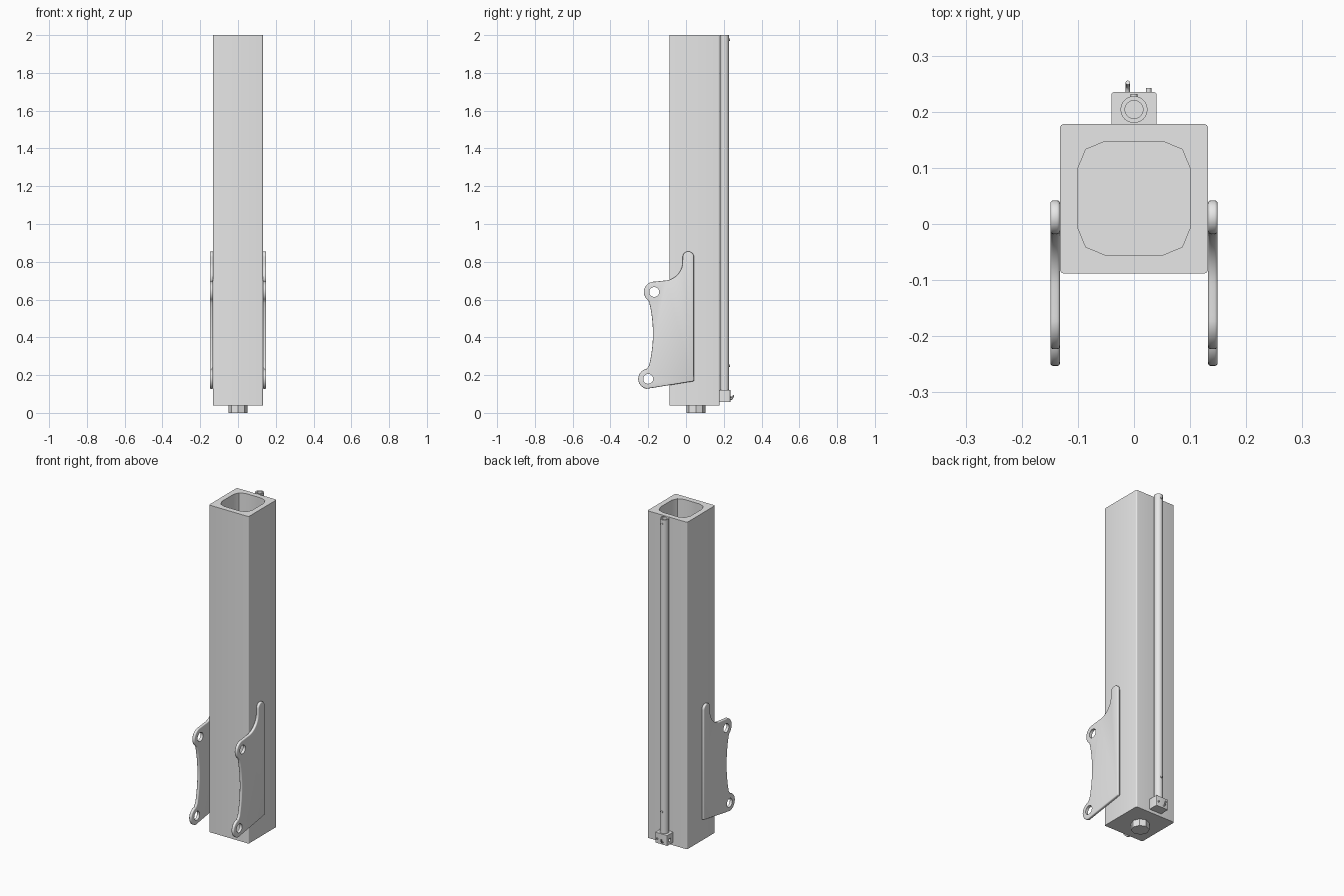
import bpy, bmesh
from math import cos, sin, radians
from mathutils import Vector

cube = bpy.data.objects.get("Cube")
if cube:
    bpy.data.objects.remove(cube, do_unlink=True)

grey = bpy.data.materials.new("plain grey")
grey.use_nodes = True
grey.diffuse_color = (0.8, 0.8, 0.8, 1)
for node in grey.node_tree.nodes:
    if node.type == 'BSDF_PRINCIPLED':
        node.inputs["Base Color"].default_value = (0.8, 0.8, 0.8, 1)


def arc(cx, cy, r, start, end, n):
    angles = [radians(start + (end - start) * i / n) for i in range(n + 1)]
    return [(cx + r * cos(a), cy + r * sin(a)) for a in angles]


def circle(cx, cy, r, n=32):
    return arc(cx, cy, r, 0, 360, n)[:-1]


def rounded_rect(x0, x1, y0, y1, r, n):
    return (arc(x1 - r, y1 - r, r, 0, 90, n) + arc(x0 + r, y1 - r, r, 90, 180, n)
            + arc(x0 + r, y0 + r, r, 180, 270, n) + arc(x1 - r, y0 + r, r, 270, 360, n))


def prism(name, outline, low, high, axis='z'):
    """Extrude a flat outline along an axis."""
    place = {'x': lambda a, b, d: (d, a, b), 'y': lambda a, b, d: (a, d, b),
             'z': lambda a, b, d: (a, b, d)}[axis]
    bm = bmesh.new()
    face = bm.faces.new([bm.verts.new(place(a, b, low)) for a, b in outline])
    top = bmesh.ops.extrude_face_region(bm, geom=[face])["geom"]
    move = Vector(place(0, 0, high - low))
    bmesh.ops.translate(bm, vec=move, verts=[g for g in top if isinstance(g, bmesh.types.BMVert)])
    # the source cap is restored if the extrusion dropped it
    if not any(len(f.verts) == len(outline) and all(v.co[{'x': 0, 'y': 1, 'z': 2}[axis]] == v.co[{'x': 0, 'y': 1, 'z': 2}[axis]]
               and abs((v.co - Vector(place(0, 0, low))).dot(move)) < 1e-7 for v in f.verts) for f in bm.faces):
        bmesh.ops.holes_fill(bm, edges=[e for e in bm.edges if e.is_boundary])
    bmesh.ops.recalc_face_normals(bm, faces=bm.faces[:])
    mesh = bpy.data.meshes.new(name)
    bm.to_mesh(mesh)
    bm.free()
    mesh.materials.append(grey)
    obj = bpy.data.objects.new(name, mesh)
    bpy.context.collection.objects.link(obj)
    return obj


def activate(obj):
    for other in bpy.context.selected_objects:
        other.select_set(False)
    obj.select_set(True)
    bpy.context.view_layer.objects.active = obj


def modify(obj, kind, **settings):
    mod = obj.modifiers.new(kind.lower(), kind)
    for key, value in settings.items():
        setattr(mod, key, value)
    activate(obj)
    bpy.ops.object.modifier_apply(modifier=mod.name)


def cut(obj, cutter):
    modify(obj, 'BOOLEAN', operation='DIFFERENCE', solver='EXACT', object=cutter)
    bpy.data.objects.remove(cutter, do_unlink=True)


def smooth(obj):
    activate(obj)
    bpy.ops.object.shade_smooth_by_angle(angle=radians(35))


# Square main tube with a chamfered bore and a closed bottom
tube = prism("main_tube", rounded_rect(-0.132, 0.132, -0.088, 0.178, 0.007, 4), 0.04, 2.0)
cut(tube, prism("bore_cutter", rounded_rect(-0.1, 0.1, -0.055, 0.147, 0.048, 2), 0.1, 2.1))
smooth(tube)

# Lug under the tube
prism("bottom_lug", circle(0, 0.052, 0.05, 8), 0, 0.05)

# Mounting plates on both sides
outline = (arc(0.012, 0.825, 0.03, 0, 180, 12)
           + arc(-0.118, 0.8, 0.1, -5, -90, 12)
           + arc(-0.168, 0.64, 0.055, 85, 235, 14)
           + arc(-0.875, 0.42, 0.7, 13.5, -14, 12)
           + arc(-0.2, 0.18, 0.053, 100, 262, 14)
           + [(0.042, 0.168)])
plates = prism("side_plates", outline, 0.132, 0.149, 'x')
modify(plates, 'BEVEL', width=0.005, segments=3, limit_method='ANGLE',
       angle_limit=radians(50), use_clamp_overlap=False)
for y, z in ((-0.168, 0.64), (-0.2, 0.18)):
    cut(plates, prism("hole_cutter", circle(y, z, 0.026), 0.1, 0.2, 'x'))
modify(plates, 'MIRROR')
smooth(plates)

# Slim rod along the back, with a bored end and small buttons
rod = prism("back_rod", circle(0, 0.204, 0.024), 0.1, 2.0)
cut(rod, prism("rod_bore_cutter", circle(0, 0.204, 0.016), 1.9, 2.1))
smooth(rod)
for z in (0.25, 1.975):
    smooth(prism("rod_button", circle(0, z, 0.006, 16), 0.222, 0.232, 'y'))

# Block that holds the foot of the rod
block = prism("rod_block", rounded_rect(-0.04, 0.04, 0.17, 0.235, 0.004, 3), 0.058, 0.12)
cut(block, prism("side_hole_cutter", circle(0.212, 0.085, 0.01), -0.05, -0.02, 'x'))
smooth(block)
smooth(prism("block_pin", circle(0.026, 0.085, 0.005, 16), 0.23, 0.242, 'y'))

# Bent wire latch on the block
curve = bpy.data.curves.new("wire_latch", 'CURVE')
curve.dimensions = '3D'
curve.bevel_depth = 0.004
curve.bevel_resolution = 2
curve.use_fill_caps = True
path = [(0.228, 0.072), (0.24, 0.072), (0.247, 0.08), (0.252, 0.094)]
spline = curve.splines.new('POLY')
spline.points.add(len(path) - 1)
for point, (y, z) in zip(spline.points, path):
    point.co = (-0.011, y, z, 1)
curve.materials.append(grey)
bpy.context.collection.objects.link(bpy.data.objects.new("wire_latch", curve))
